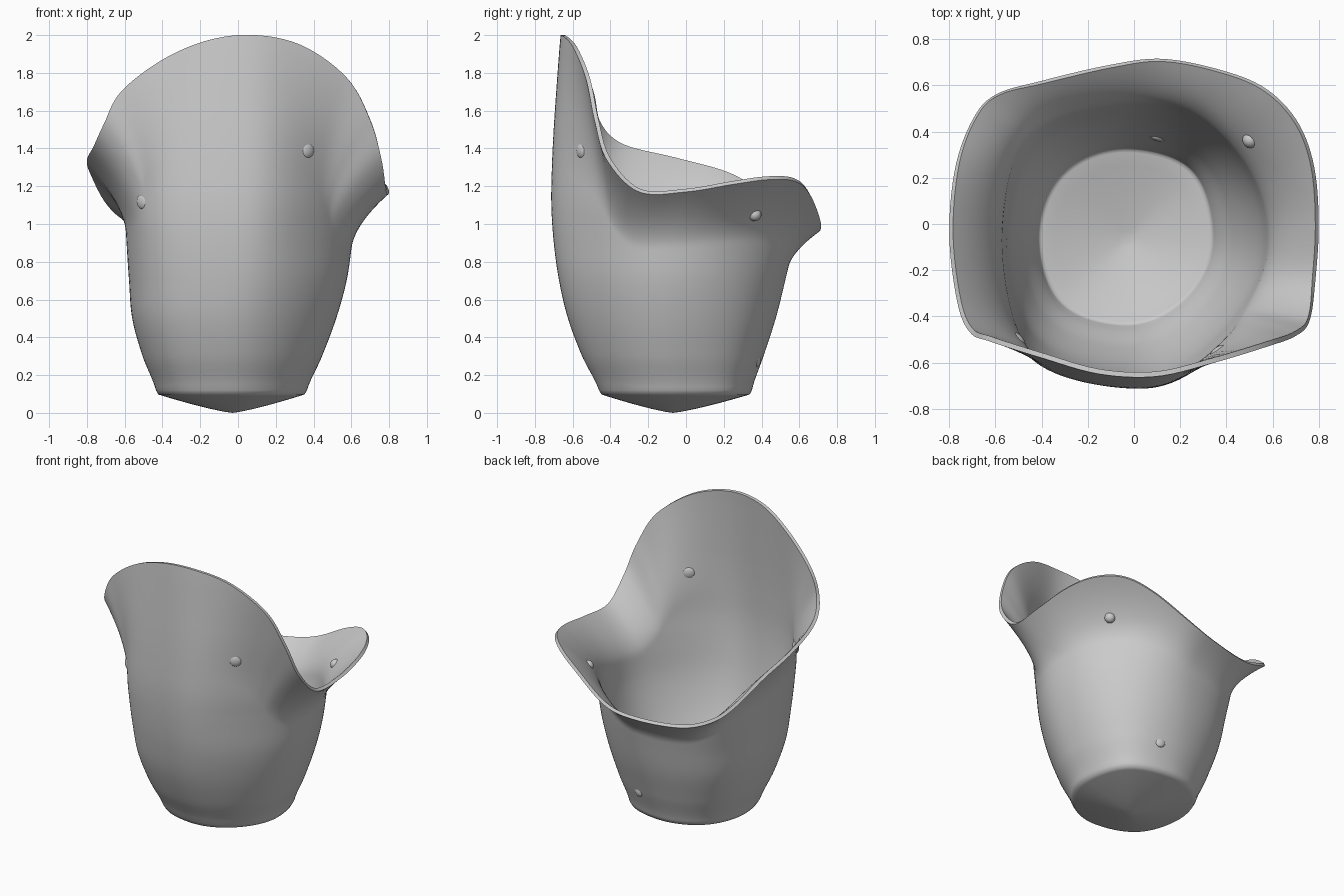
import bpy, bmesh
from math import sin, cos, tau, atan2, copysign
from mathutils import Vector

cube = bpy.data.objects.get("Cube")
if cube:
    bpy.data.objects.remove(cube)

mat = bpy.data.materials.new("plain_grey")
mat.use_nodes = True
grey = (0.6, 0.6, 0.6, 1)
mat.diffuse_color = grey
mat.node_tree.nodes["Principled BSDF"].inputs["Base Color"].default_value = grey

# Wavy rim, counter-clockwise from the +x side
RIM = [Vector(p) for p in (
    (.8, 0, 1.17), (.78, .25, 1.21), (.71, .44, 1.235), (.58, .58, 1.225), (.4, .66, 1.15),
    (.13, .715, 1.0), (-.1, .69, .95), (-.4, .62, .95), (-.6, .56, 1.02), (-.7, .45, 1.11),
    (-.775, .24, 1.25), (-.8, -.05, 1.335), (-.765, -.34, 1.41), (-.71, -.47, 1.53),
    (-.62, -.51, 1.7), (-.4, -.58, 1.87), (-.15, -.65, 1.975), (.1, -.66, 2.0),
    (.35, -.6, 1.94), (.58, -.53, 1.77), (.7, -.485, 1.55), (.76, -.42, 1.34), (.785, -.25, 1.17))]

# Body extents (front, back, right side, left side) at even heights from FOOT upwards
FOOT, STEP = .1, .2
BODY = [Vector(p) for p in (
    (-.455, .345, -.43, .36), (-.55, .41, -.505, .445), (-.625, .475, -.56, .52),
    (-.672, .525, -.577, .575), (-.7, .57, -.59, .605), (-.713, .6, -.6, .635),
    (-.71, .61, -.6, .65), (-.7, .61, -.6, .66), (-.685, .61, -.6, .66),
    (-.668, .61, -.6, .66), (-.65, .61, -.6, .66))]

# Roundness of each corner at the foot and at the top: below 1 is squarer, above 1 flatter
CORNER = {(True, True): (.82, 1.1), (False, True): (.95, .68),
          (False, False): (.85, .73), (True, False): (1.05, 1.2)}


def spline(a, b, c, d, t):
    return b + (c - a) * (t / 2) + (a * 2 - b * 5 + c * 4 - d) * (t * t / 2) \
        + (b * 3 - a - c * 3 + d) * (t ** 3 / 2)


def rim_point(u):
    n = len(RIM)
    i = int(u * n)
    return spline(*(RIM[(i + k) % n] for k in (-1, 0, 1, 2)), u * n - i)


def body_point(angle, z):
    h = max(0, (z - FOOT) / STEP)
    i = int(h)
    rows = [BODY[min(max(i + k, 0), len(BODY) - 1)] for k in (-1, 0, 1, 2)]
    front, back, right, left = spline(*rows, h - i)
    c, s = cos(angle), sin(angle)
    low, high = CORNER[c > 0, s > 0]
    corner = low + (high - low) * min(1, max(0, z - FOOT) / .9)
    power = 1 + (corner - 1) * abs(2 * s * c)
    x = (left + right) / 2 + (left - right) / 2 * copysign(abs(c) ** power, c)
    y = (front + back) / 2 + (back - front) / 2 * copysign(abs(s) ** power, s)
    return Vector((x, y, z))


def wall_point(u, z):
    """Body wall that flares outwards to meet the rim."""
    rim = rim_point(u)
    angle = atan2(rim.y / .69, rim.x / .8)
    reach = .18 + .5 * max(0, rim.z - .95)
    s = max(0, 1 - (rim.z - z) / reach) ** 1.8
    offset = rim - body_point(angle, rim.z)
    return body_point(angle, z) + Vector((offset.x, offset.y, 0)) * s


def finish(ob, degrees):
    ob.data.materials.append(mat)
    bpy.ops.object.select_all(action='DESELECT')
    ob.select_set(True)
    bpy.context.view_layer.objects.active = ob
    for mod in list(ob.modifiers):
        bpy.ops.object.modifier_apply(modifier=mod.name)
    bpy.ops.object.shade_smooth_by_angle(angle=degrees * tau / 360)


# Vessel: shallow cone underneath, rounded foot, then the wall
AROUND, UP = 144, 56
bm = bmesh.new()
rings = []
centre = Vector((-.03, -.07, 0))
for f in (.1, .3, .55, .8, .93, .98):
    ring = []
    for k in range(AROUND):
        p = centre.lerp(wall_point(k / AROUND, FOOT), f)
        p.z = .1 * f ** 1.25
        ring.append(bm.verts.new(p))
    rings.append(ring)
for j in range(UP + 1):
    ring = []
    for k in range(AROUND):
        u = k / AROUND
        z = .12 + (rim_point(u).z - .12) * j / UP
        ring.append(bm.verts.new(wall_point(u, z)))
    rings.append(ring)
tip = bm.verts.new(centre)
for k in range(AROUND):
    n = (k + 1) % AROUND
    bm.faces.new((tip, rings[0][n], rings[0][k]))
    for low, high in zip(rings, rings[1:]):
        bm.faces.new((low[k], low[n], high[n], high[k]))
mesh = bpy.data.meshes.new("vessel")
bm.to_mesh(mesh)
bm.free()
vessel = bpy.data.objects.new("vessel", mesh)
bpy.context.collection.objects.link(vessel)
shell = vessel.modifiers.new("wall_thickness", 'SOLIDIFY')
shell.thickness = .022
shell.offset = -1
finish(vessel, 60)


def nearest_wall(x, y, z):
    target = Vector((x, y, z))
    return min((wall_point(k / 400, z) for k in range(400)), key=lambda p: (p - target).length)


# One round bead and three flattened bumps set into the wall
for name, spot, radius, squash in (
        ("back_bead", (.52, .37, 1.05), .035, 1),
        ("front_left_bump", (.38, -.57, 1.39), .042, .5),
        ("front_right_bump", (-.49, -.49, 1.12), .042, .5),
        ("low_back_bump", (.1, .39, .28), .036, .5)):
    p = nearest_wall(*spot)
    inward = Vector((-p.x, -p.y, 0)).normalized()
    bpy.ops.mesh.primitive_uv_sphere_add(segments=24, ring_count=12, radius=radius,
                                         location=p + inward * .011)
    bead = bpy.context.object
    bead.name = name
    bead.rotation_euler.z = atan2(inward.y, inward.x)
    bead.scale.x = squash
    finish(bead, 40)
